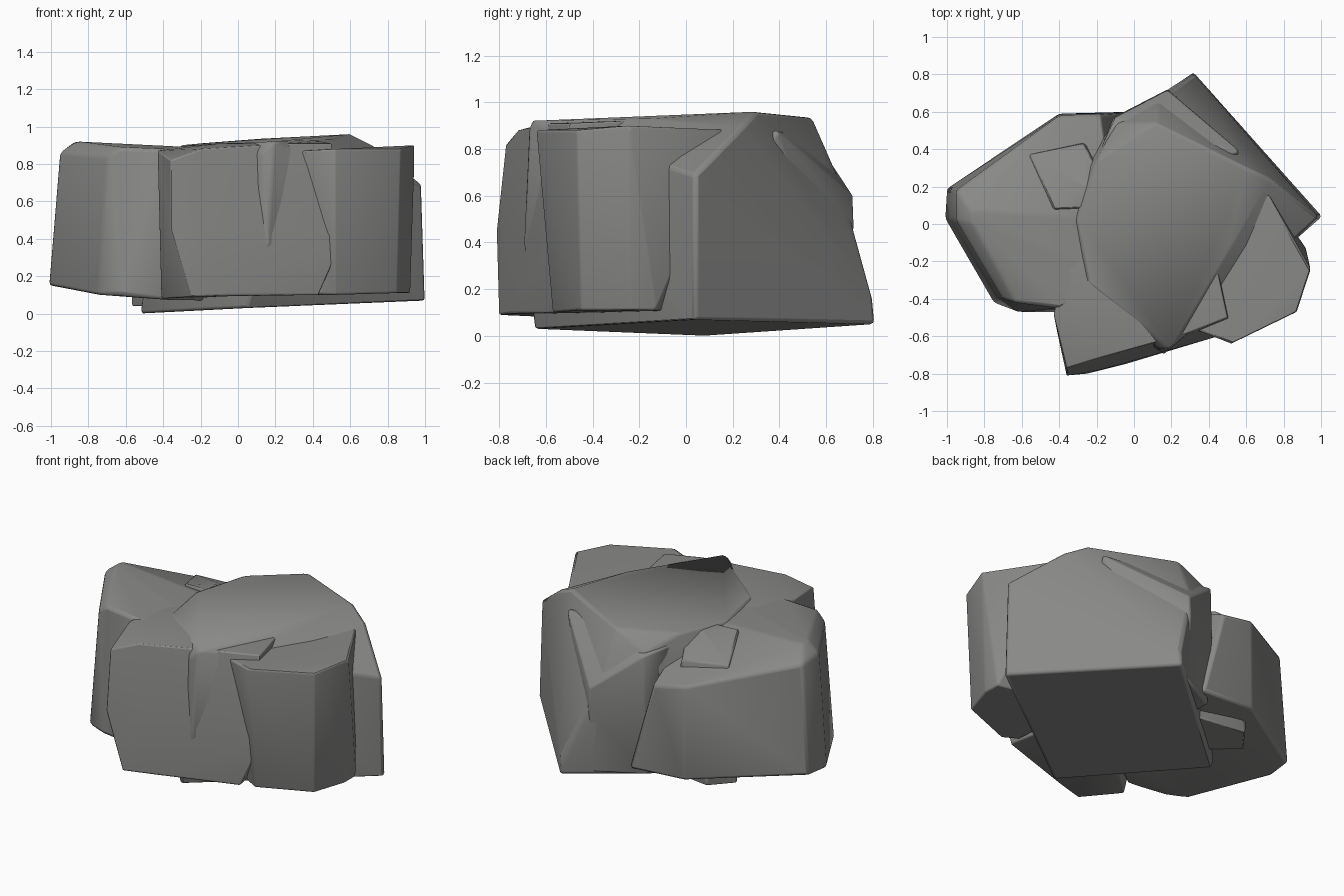
import bpy, bmesh, math
from mathutils import Vector

cube = bpy.data.objects.get("Cube")
if cube:
    bpy.data.objects.remove(cube, do_unlink=True)

stone = bpy.data.materials.new("dark_grey_stone")
stone.use_nodes = True
grey = (0.25, 0.25, 0.245, 1)
stone.diffuse_color = grey
bsdf = next(n for n in stone.node_tree.nodes if n.type == 'BSDF_PRINCIPLED')
bsdf.inputs["Base Color"].default_value = grey
bsdf.inputs["Roughness"].default_value = 0.9


def rock(name, corners, bevel=0.02):
    """Convex boulder wrapped around a few corner points, with worn edges."""
    bm = bmesh.new()
    for c in corners:
        bm.verts.new(Vector(c))
    hull = bmesh.ops.convex_hull(bm, input=bm.verts)
    inside = {v for v in hull["geom_interior"] if isinstance(v, bmesh.types.BMVert)}
    bmesh.ops.delete(bm, geom=list(inside), context='VERTS')
    bmesh.ops.dissolve_limit(bm, angle_limit=math.radians(4), verts=bm.verts, edges=bm.edges)
    bmesh.ops.recalc_face_normals(bm, faces=bm.faces)
    mesh = bpy.data.meshes.new(name)
    bm.to_mesh(mesh)
    bm.free()
    mesh.materials.append(stone)
    obj = bpy.data.objects.new(name, mesh)
    bpy.context.collection.objects.link(obj)
    mod = obj.modifiers.new("worn_edges", 'BEVEL')
    mod.width, mod.segments = bevel, 2
    mod.limit_method, mod.angle_limit = 'ANGLE', math.radians(18)
    bpy.ops.object.select_all(action='DESELECT')
    obj.select_set(True)
    bpy.context.view_layer.objects.active = obj
    bpy.ops.object.shade_smooth_by_angle(angle=math.radians(50))
    return obj


# Large central block, leaning and tapering upward
rock("central_boulder", [
    (1.005, .04, .07), (.32, .81, .05), (-.53, .08, 0), (.05, -.65, .03),
    (.985, .04, .69), (.32, .8, .16), (.73, .24, .895),
    (.6, .3, .96), (.12, .54, .935), (.13, .665, .65), (-.09, .54, .83),
    (-.2, .34, .91), (-.31, .02, .9), (-.25, -.32, .9),
    (.19, -.67, .92), (.13, -.665, .86), (.16, -.695, .38), (.5, -.15, .93)], 0.016)

# Front boulder with a sloping front brow and a chipped lower corner
rock("front_boulder", [
    (-.25, -.8, .09), (-.05, -.75, .1), (.43, -.59, .1), (-.41, -.58, .08),
    (-.36, -.81, .45), (-.18, -.78, .45), (.57, -.56, .42), (.45, -.6, .42),
    (-.36, -.77, .82), (-.43, -.48, .87), (-.2, -.72, .88), (.3, -.58, .91),
    (-.36, -.2, .89), (-.1, -.6, .91), (.5, -.5, .91), (.45, -.27, .92),
    (.3, .1, .88), (.3, .1, .1)], 0.016)

# Wedge boulder on the left side
rock("left_boulder", [
    (.69, .21, .88), (.945, -.24, .9), (.87, -.47, .88), (.52, -.64, .88),
    (.34, -.57, .87), (.35, 0, .88),
    (.92, -.13, .11), (.92, -.24, .11), (.85, -.45, .11), (.52, -.57, .1),
    (.43, -.52, .1), (.4, 0, .1)], 0.01)

# Broad boulder on the right side, its top falling away to the back
rock("right_boulder", [
    (-1, .19, .16), (-1.01, .03, .15), (-.75, -.42, .1), (-.62, -.47, .1),
    (-.35, -.47, .07), (-.4, .59, .12), (-.02, .6, .1), (-.1, -.3, .07),
    (-.95, .18, .85), (-.95, .02, .86), (-.87, .07, .92), (-.86, 0, .92),
    (-.63, -.42, .89), (-.4, -.45, .88), (-.7, -.4, .84),
    (-.4, .58, .71), (-.18, .59, .67), (-.05, -.3, .88), (-.1, .02, .88)], 0.025)

# Rear boulder, mostly buried behind the central block
rock("rear_boulder", [
    (-.1, .54, .06), (.18, .69, .06), (-.1, -.1, .06), (.4, .2, .06),
    (.18, .72, .47), (.18, .715, .6), (-.11, .57, .5), (-.1, .57, .82),
    (.57, .385, .88), (-.17, .42, .85), (-.15, .15, .85)], 0.01)

# Small slab whose tip breaks through the right boulder and whose foot shows below
rock("buried_slab", [
    (-.57, .3, .04), (-.46, .45, .05), (-.1, .4, .05), (-.1, -.1, .04),
    (-.56, .37, .81), (-.27, .43, .79), (-.43, .08, .895),
    (-.25, .2, .89), (-.1, .1, .89)], 0.008)
